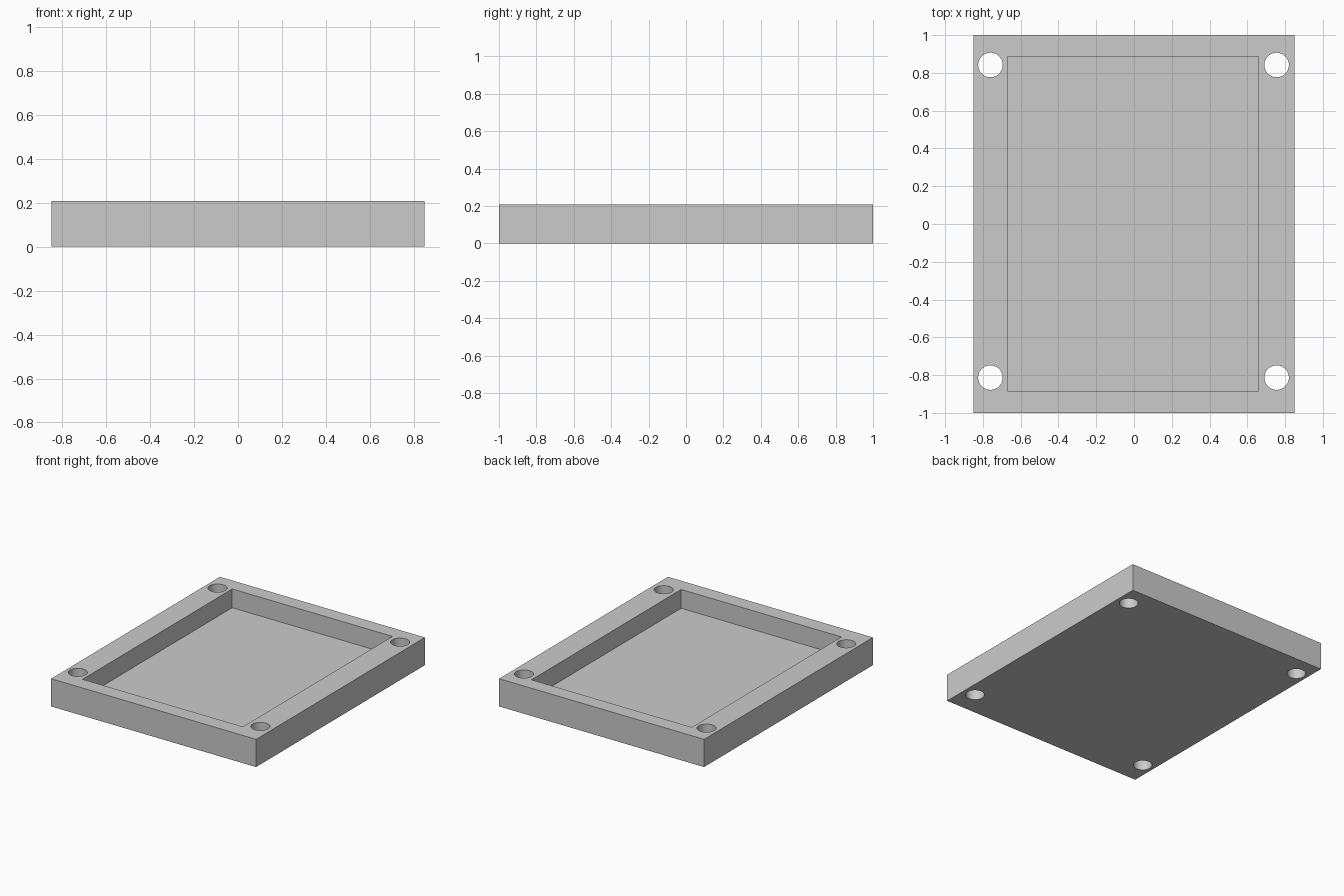
import bpy

if "Cube" in bpy.data.objects:
    bpy.data.objects.remove(bpy.data.objects["Cube"])

HEIGHT = 0.208
FLOOR = 0.067

grey = bpy.data.materials.new("light_grey")
grey.diffuse_color = (0.6, 0.6, 0.6, 1)
grey.use_nodes = True
grey.node_tree.nodes["Principled BSDF"].inputs["Base Color"].default_value = grey.diffuse_color


def box(name, x0, x1, y0, y1, z0, z1):
    bpy.ops.mesh.primitive_cube_add(
        size=1, location=((x0 + x1) / 2, (y0 + y1) / 2, (z0 + z1) / 2))
    obj = bpy.context.object
    obj.name = name
    obj.scale = (x1 - x0, y1 - y0, z1 - z0)
    bpy.ops.object.transform_apply(location=True, rotation=False, scale=True)
    obj.data.materials.append(grey)
    return obj


def cut(target, cutter):
    mod = target.modifiers.new(cutter.name, 'BOOLEAN')
    mod.operation = 'DIFFERENCE'
    mod.solver = 'EXACT'
    mod.object = cutter
    bpy.context.view_layer.objects.active = target
    bpy.ops.object.modifier_apply(modifier=mod.name)
    bpy.data.objects.remove(cutter, do_unlink=True)


# Rectangular tray body
tray = box("tray", -0.85, 0.85, -1, 1, 0, HEIGHT)

# Shallow rectangular pocket open at the top
cut(tray, box("pocket", -0.67, 0.66, -0.885, 0.888, FLOOR, HEIGHT + 0.1))

# Four through holes at the corners
for x in (-0.76, 0.755):
    for y in (-0.813, 0.842):
        bpy.ops.mesh.primitive_cylinder_add(
            vertices=48, radius=0.065, depth=1, location=(x, y, HEIGHT / 2))
        hole = bpy.context.object
        hole.name = "screw_hole"
        hole.data.materials.append(grey)
        cut(tray, hole)

# Smooth hole walls, sharp edges elsewhere
bpy.ops.object.select_all(action='DESELECT')
tray.select_set(True)
bpy.context.view_layer.objects.active = tray
bpy.ops.object.shade_smooth_by_angle()
